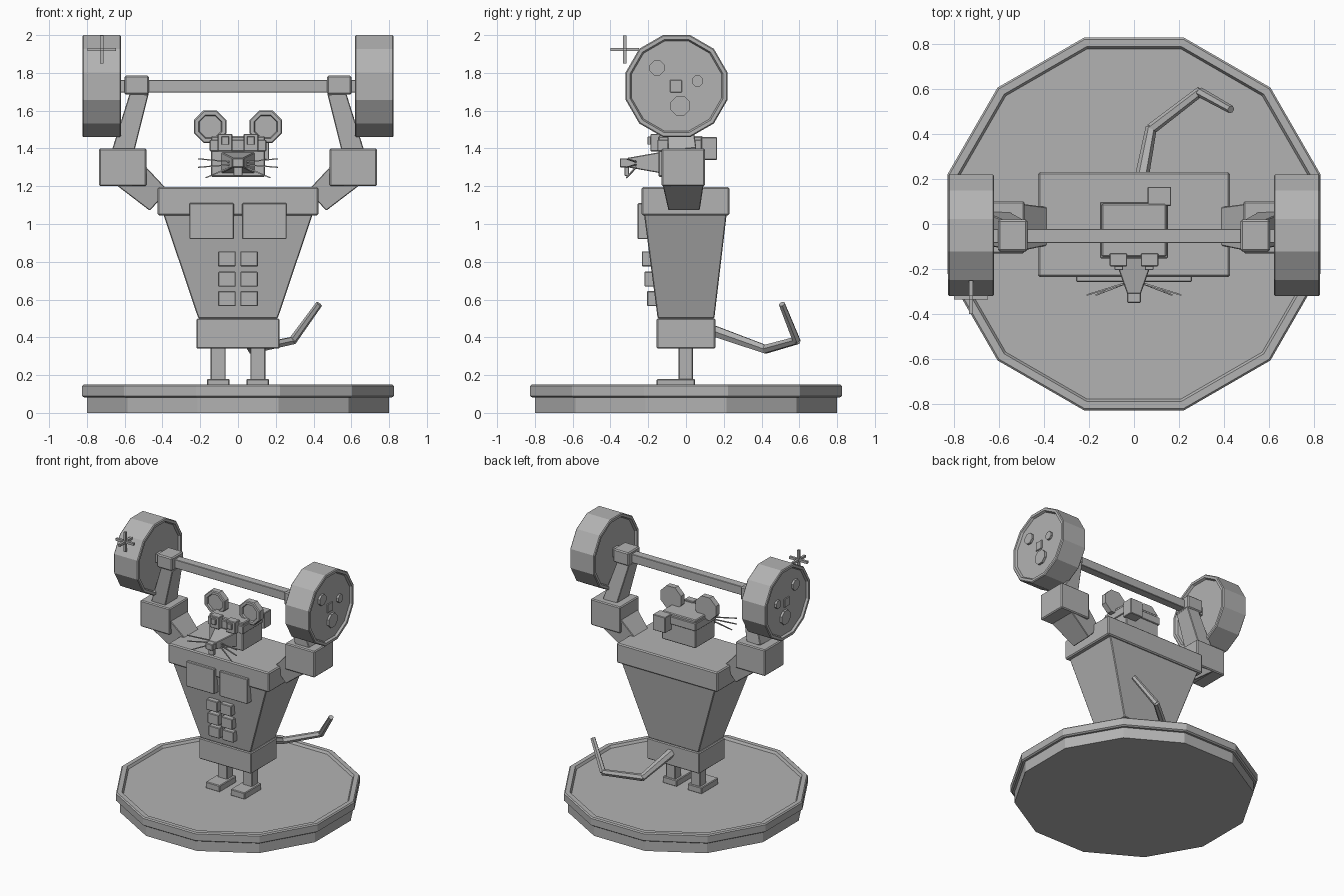
import bpy, bmesh, math
from mathutils import Vector

if "Cube" in bpy.data.objects:
    bpy.data.objects.remove(bpy.data.objects["Cube"])

GREY = bpy.data.materials.new("plain_grey")
GREY.diffuse_color = (0.45, 0.45, 0.45, 1)
GREY.use_nodes = True
GREY.node_tree.nodes["Principled BSDF"].inputs["Base Color"].default_value = GREY.diffuse_color


def loft(name, rings, bevel=0.0):
    """Skin a closed solid through matching rings of points."""
    bm = bmesh.new()
    vs = [[bm.verts.new(p) for p in r] for r in rings]
    n = len(vs[0])
    for a, b in zip(vs, vs[1:]):
        for i in range(n):
            j = (i + 1) % n
            bm.faces.new((a[i], a[j], b[j], b[i]))
    bm.faces.new(vs[0][::-1])
    bm.faces.new(vs[-1])
    bmesh.ops.recalc_face_normals(bm, faces=bm.faces)
    me = bpy.data.meshes.new(name)
    bm.to_mesh(me)
    bm.free()
    ob = bpy.data.objects.new(name, me)
    bpy.context.collection.objects.link(ob)
    me.materials.append(GREY)
    if bevel:
        m = ob.modifiers.new("bevel", 'BEVEL')
        m.width, m.segments = bevel, 1
    return ob


def rect(x, y, z):
    return [(x[0], y[0], z), (x[1], y[0], z), (x[1], y[1], z), (x[0], y[1], z)]


def box(name, x, y, z, bevel=0.006):
    return loft(name, [rect(x, y, z[0]), rect(x, y, z[1])], bevel)


def beam(name, p, q, a, b, bevel=0.004, side=(0, 1, 0)):
    """Tapered four-sided bar; a and b are (side, other) half sizes at p and q."""
    p, q = Vector(p), Vector(q)
    u = Vector(side)
    v = (q - p).normalized().cross(u).normalized()
    u = v.cross((q - p).normalized())
    corners = ((-1, -1), (1, -1), (1, 1), (-1, 1))
    return loft(name, [[c + u * s * h[0] + v * t * h[1] for s, t in corners]
                       for c, h in ((p, a), (q, b))], bevel)


def disc(name, center, axis, profile, sides, bevel=0.0):
    """Polygonal disc with flat sides; profile holds (offset along axis, apothem)."""
    c = Vector(center)
    u, v = [Vector(e) for i, e in enumerate(((1, 0, 0), (0, 1, 0), (0, 0, 1))) if i != axis]
    w = Vector([float(i == axis) for i in range(3)])
    rings = []
    for off, r in profile:
        r /= math.cos(math.pi / sides)
        rings.append([c + w * off + r * (u * math.cos(t) + v * math.sin(t))
                      for t in [math.tau * (i + 0.5) / sides for i in range(sides)]])
    return loft(name, rings, bevel)


# round stand with raised rim
disc("stand_base", (0, 0, 0), 2, [(0, 0.8), (0.085, 0.8)], 12)
disc("stand_rim", (0, 0, 0), 2, [(0.082, 0.815), (0.09, 0.826), (0.142, 0.826), (0.15, 0.818),
                                 (0.15, 0.786), (0.132, 0.776)], 12)

# torso
box("pelvis", (-0.22, 0.22), (-0.155, 0.155), (0.34, 0.5))
loft("chest", [rect((-0.21, 0.21), (-0.15, 0.15), 0.5),
               rect((-0.395, 0.395), (-0.222, 0.215), 1.05)], 0.005)
box("shoulders", (-0.425, 0.425), (-0.235, 0.23), (1.045, 1.195), 0.008)

# head with headband and knot
box("head", (-0.143, 0.143), (-0.145, 0.09), (1.25, 1.465))
box("headband", (-0.15, 0.15), (-0.152, 0.098), (1.385, 1.445), 0.004)
box("headband_knot", (0.06, 0.165), (0.08, 0.165), (1.34, 1.46), 0.004)
beam("snout", (0, -0.14, 1.325), (0, -0.31, 1.325), (0.09, 0.055), (0.03, 0.025), side=(1, 0, 0))
box("nose", (-0.03, 0.03), (-0.35, -0.295), (1.30, 1.348), 0.004)
box("teeth", (-0.024, 0.024), (-0.325, -0.303), (1.255, 1.305), 0.002)

# tail
tail = [(0.02, 0.13, 0.44), (0.075, 0.42, 0.337), (0.29, 0.585, 0.383), (0.425, 0.51, 0.57)]
radii = [0.033, 0.025, 0.022, 0.018]
for i in range(3):
    p, q = Vector(tail[i]), Vector(tail[i + 1])
    d = (q - p).normalized()
    u = d.cross(Vector((0, 0, 1))).normalized()
    v = d.cross(u)
    loft("tail_segment", [[c + r * (u * math.cos(k * math.tau / 6) + v * math.sin(k * math.tau / 6))
                           for k in range(6)] for c, r in
                          ((p, radii[i]), (q + d * 0.008, radii[i + 1]))])

# barbell bar
box("bar", (-0.815, 0.815), (-0.085, -0.022), (1.697, 1.763), 0.003)

# mirrored parts
for s in (-1, 1):
    def sbox(name, x, y, z, bevel=0.005):
        box(name, sorted((s * x[0], s * x[1])), y, z, bevel)

    # legs and feet
    sbox("leg", (0.065, 0.145), (-0.04, 0.037), (0.17, 0.35))
    sbox("foot", (0.045, 0.165), (-0.155, 0.047), (0.13, 0.18))

    # chest and belly muscles
    sbox("pectoral", (0.022, 0.257), (-0.256, -0.2), (0.92, 1.11), 0.004)
    for z in (0.565, 0.668, 0.775):
        y = -0.158 - (z - 0.5) * 0.13
        sbox("belly_muscle", (0.012, 0.105), (y - 0.04, y + 0.03), (z, z + 0.08), 0.004)

    # arms and hands
    beam("shoulder_arm", (s * 0.42, -0.01, 1.125), (s * 0.58, -0.015, 1.27),
         (0.083, 0.072), (0.108, 0.09))
    sbox("elbow_block", (0.485, 0.735), (-0.13, 0.1), (1.2, 1.4), 0.007)
    beam("forearm", (s * 0.61, -0.02, 1.38), (s * 0.52, -0.05, 1.70),
         (0.075, 0.058), (0.06, 0.048))
    sbox("hand", (0.472, 0.602), (-0.122, 0.02), (1.685, 1.785), 0.008)

    # weight plates with recessed faces
    disc("weight", (s * 0.722, -0.05, 1.73), 0,
         [(-0.086, 0.238), (-0.102, 0.246), (-0.102, 0.264), (-0.096, 0.27),
          (0.096, 0.27), (0.102, 0.264), (0.102, 0.246), (0.086, 0.238)], 12)
    for y, z, r in ((-0.153, 1.826, 0.039), (0.06, 1.757, 0.029), (-0.03, 1.625, 0.051)):
        disc("weight_knob", (s * 0.8, y, z), 0, [(0, r), (s * 0.024, r)], 8)

    # ears with dished fronts
    disc("ear", (s * 0.147, -0.05, 1.515), 1,
         [(-0.01, 0.058), (-0.024, 0.062), (-0.024, 0.08), (-0.018, 0.086), (0.024, 0.086)], 8)

    # eyes
    sbox("eye", (0.03, 0.108), (-0.188, -0.13), (1.385, 1.477), 0.004)
    sbox("pupil", (0.048, 0.087), (-0.203, -0.18), (1.42, 1.463), 0.002)

    # whiskers
    for z0, z1, x in ((1.328, 1.345, 0.21), (1.315, 1.30, 0.21), (1.305, 1.245, 0.17)):
        beam("whisker", (s * 0.03, -0.26, z0), (s * x, -0.315, z1),
             (0.004, 0.004), (0.003, 0.003), 0)

# sparkle on the left weight
for axis in range(3):
    h = [0.009] * 3
    h[axis] = 0.075
    c = (-0.722, -0.325, 1.924)
    box("sparkle_ray", *[(c[i] - h[i], c[i] + h[i]) for i in range(3)], 0.0)
